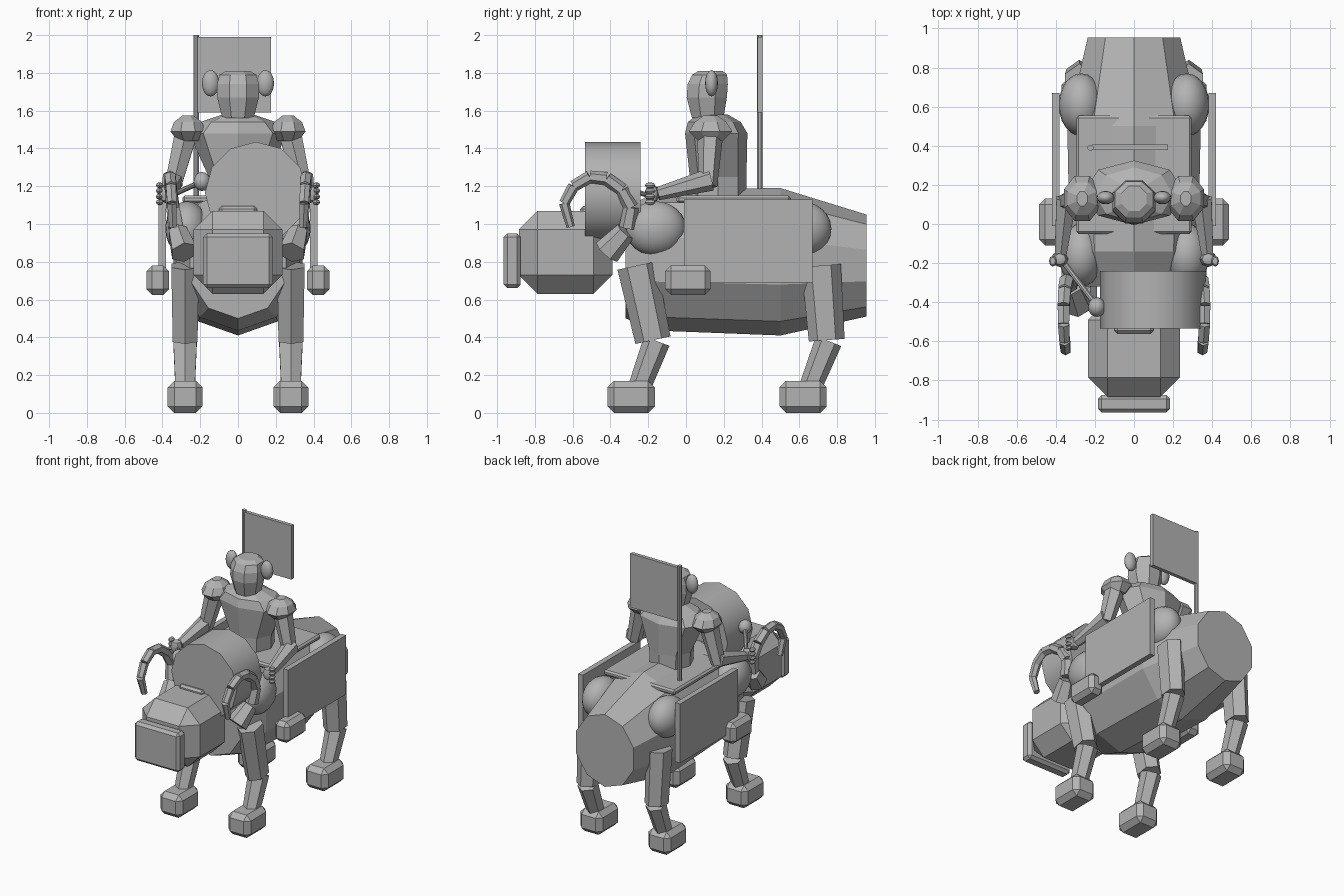
import bpy, bmesh, math
from mathutils import Vector

if "Cube" in bpy.data.objects:
    bpy.data.objects.remove(bpy.data.objects["Cube"])

grey = bpy.data.materials.new("plain_grey")
grey.diffuse_color = (0.45, 0.45, 0.45, 1)
grey.use_nodes = True
grey.node_tree.nodes["Principled BSDF"].inputs["Base Color"].default_value = grey.diffuse_color


def finish(name, bm, smooth=None):
    bmesh.ops.recalc_face_normals(bm, faces=bm.faces)
    me = bpy.data.meshes.new(name)
    bm.to_mesh(me)
    bm.free()
    me.materials.append(grey)
    ob = bpy.data.objects.new(name, me)
    bpy.context.collection.objects.link(ob)
    if smooth:
        bpy.ops.object.select_all(action='DESELECT')
        bpy.context.view_layer.objects.active = ob
        ob.select_set(True)
        bpy.ops.object.shade_smooth_by_angle(angle=math.radians(smooth))
    return ob


def box(name, lo, hi, bevel=0.0):
    bm = bmesh.new()
    bmesh.ops.create_cube(bm, size=1)
    for v in bm.verts:
        v.co = [(a + b) / 2 + c * (b - a) for a, b, c in zip(lo, hi, v.co)]
    if bevel:
        bmesh.ops.bevel(bm, geom=bm.edges[:], offset=bevel, segments=1, affect='EDGES')
    return finish(name, bm)


def skin(name, rings, smooth=None):
    """Join rings of points with quads and cap both ends."""
    bm = bmesh.new()
    loops = [[bm.verts.new(p) for p in r] for r in rings]
    n = len(loops[0])
    for a, b in zip(loops, loops[1:]):
        for i in range(n):
            j = (i + 1) % n
            bm.faces.new((a[i], a[j], b[j], b[i]))
    bm.faces.new(loops[0])
    bm.faces.new(loops[-1])
    return finish(name, bm, smooth)


def upright(name, levels, x=0, n=8, turn=0.0):
    """Stack of level ellipses: (z, y centre, x radius, y radius)."""
    rings = []
    for z, y, rx, ry in levels:
        angles = [2 * math.pi * (i + turn) / n for i in range(n)]
        rings.append([(x + rx * math.sin(a), y + ry * math.cos(a), z) for a in angles])
    return skin(name, rings)


def limb(name, a, b, ra, rb, n=6, side=1.0):
    """Tapered prism from a to b; side scales its width along x."""
    a, b = Vector(a), Vector(b)
    d = (b - a).normalized()
    u = (Vector((1, 0, 0)) - d * d.x).normalized()
    w = d.cross(u)
    angles = [2 * math.pi * (i + 0.5) / n for i in range(n)]
    return skin(name, [[p + u * (r * side * math.cos(t)) + w * (r * math.sin(t)) for t in angles]
                       for p, r in ((a, ra), (b, rb))])


def ball(name, c, r, seg=24):
    bm = bmesh.new()
    bmesh.ops.create_uvsphere(bm, u_segments=seg, v_segments=seg // 2, radius=1)
    for v in bm.verts:
        v.co = [p + q * s for p, q, s in zip(c, v.co, r)]
    return finish(name, bm, 40)


def along_y(name, stations, x=0, n=10, squash=1.0, smooth=None):
    """Rings across y: (y, z centre, radius), a corner pointing up."""
    t = [2 * math.pi * i / n for i in range(n)]
    return skin(name, [[(x + r * squash * math.sin(a), y, z + r * math.cos(a)) for a in t]
                       for y, z, r in stations], smooth)


# Beast body, head and muzzle
along_y("body", [(-0.32, 0.79, 0.29), (-0.14, 0.81, 0.375), (0.5, 0.8, 0.39), (0.955, 0.78, 0.27)],
        squash=0.92)
box("beast_head", (-0.235, -0.885, 0.63), (0.235, -0.39, 1.07), 0.1)
box("muzzle", (-0.185, -0.965, 0.66), (0.185, -0.875, 0.95), 0.02)
box("brow_plate", (-0.1, -0.56, 1.05), (0.1, -0.46, 1.095), 0.015)

# Drum resting behind the beast head
along_y("drum", [(-0.535, 1.165, 0.27), (-0.24, 1.165, 0.27)], x=0.095, n=12, smooth=35)

# Saddle cloth
box("saddle", (-0.295, -0.05, 1.11), (0.295, 0.555, 1.15), 0.012)

# Horn path: x, y, z, radius
horn = [(0.33, -0.31, 0.98, 0.045), (0.345, -0.29, 1.09, 0.04), (0.355, -0.34, 1.18, 0.037),
        (0.36, -0.42, 1.24, 0.035), (0.36, -0.51, 1.25, 0.033), (0.355, -0.595, 1.20, 0.031),
        (0.35, -0.645, 1.11, 0.028), (0.345, -0.61, 0.985, 0.022)]

for s, tag in ((-1, "left"), (1, "right")):
    # Legs with hips and hooves
    for end, hip_y, top, knee, shin, ankle, hoof in (
            ("front", -0.16, -0.26, -0.175, -0.155, -0.245, -0.29),
            ("rear", 0.61, 0.715, 0.745, 0.755, 0.66, 0.62)):
        p = f"{tag}_{end}_"
        x = 0.28 * s
        ball(p + "hip", (0.27 * s, hip_y, 0.975), (0.115, 0.16, 0.145))
        limb(p + "thigh", (x, top, 0.78), (x, knee, 0.385), 0.105, 0.095, side=0.8)
        limb(p + "shin", (x, shin, 0.38), (x, ankle, 0.14), 0.072, 0.06, side=1.0)
        box(p + "hoof", (x - 0.092, hoof - 0.125, 0), (x + 0.092, hoof + 0.125, 0.17), 0.035)

    # Side panel and footrest
    xs = sorted((0.38 * s, 0.42 * s))
    box(tag + "_side_panel", (xs[0], -0.01, 0.69), (xs[1], 0.67, 1.13))
    xs = sorted((0.365 * s, 0.485 * s))
    box(tag + "_footrest", (xs[0], -0.11, 0.625), (xs[1], 0.13, 0.78), 0.03)

    # Curved segmented horn
    limb(tag + "_horn_root", (0.285 * s, -0.42, 0.85), (0.32 * s, -0.32, 0.96), 0.075, 0.055)
    for i, (a, b) in enumerate(zip(horn, horn[1:])):
        limb(f"{tag}_horn_{i}", (a[0] * s, a[1], a[2]), (b[0] * s, b[1], b[2]), a[3], b[3])

    # Rider ear, shoulder and arm
    ball(tag + "_ear", (0.145 * s, 0.135, 1.745), (0.046, 0.034, 0.07), 16)
    upright(tag + "_shoulder", [(1.44, 0.13, 0.06, 0.07), (1.49, 0.13, 0.1, 0.125),
                                (1.54, 0.13, 0.08, 0.09), (1.575, 0.13, 0.03, 0.04)],
            x=0.265 * s, n=8, turn=0.5)
    limb(tag + "_upper_arm", (0.27 * s, 0.13, 1.5), (0.345 * s, 0.115, 1.2), 0.07, 0.05)
    limb(tag + "_forearm", (0.345 * s, 0.13, 1.235), (0.375 * s, -0.15, 1.16), 0.06, 0.035)
    ball(tag + "_hand", (0.38 * s, -0.18, 1.16), (0.045, 0.04, 0.05), 8)
    for i in range(4):
        ball(f"{tag}_finger_{i}", (0.415 * s, -0.19, 1.115 + 0.03 * i), (0.02, 0.028, 0.016), 8)

# Rider torso and head
upright("rider_torso", [(1.1, 0.17, 0.15, 0.15), (1.25, 0.17, 0.155, 0.15), (1.48, 0.16, 0.26, 0.165),
                        (1.54, 0.15, 0.2, 0.14), (1.58, 0.14, 0.08, 0.08)])
upright("rider_head", [(1.56, 0.115, 0.09, 0.09), (1.67, 0.11, 0.12, 0.115), (1.74, 0.115, 0.12, 0.115),
                       (1.79, 0.125, 0.105, 0.1), (1.81, 0.13, 0.07, 0.07)], turn=0.5)

# Drumstick in the left hand
limb("stick", (-0.38, -0.17, 1.14), (-0.19, -0.42, 1.225), 0.014, 0.014, 8)
ball("stick_tip", (-0.19, -0.425, 1.225), (0.045, 0.05, 0.05), 16)

# Flag and pole
limb("flag_pole", (-0.222, 0.39, 1.1), (-0.222, 0.39, 2.0), 0.016, 0.016, 8)
box("flag", (-0.215, 0.378, 1.59), (0.175, 0.406, 1.99))
